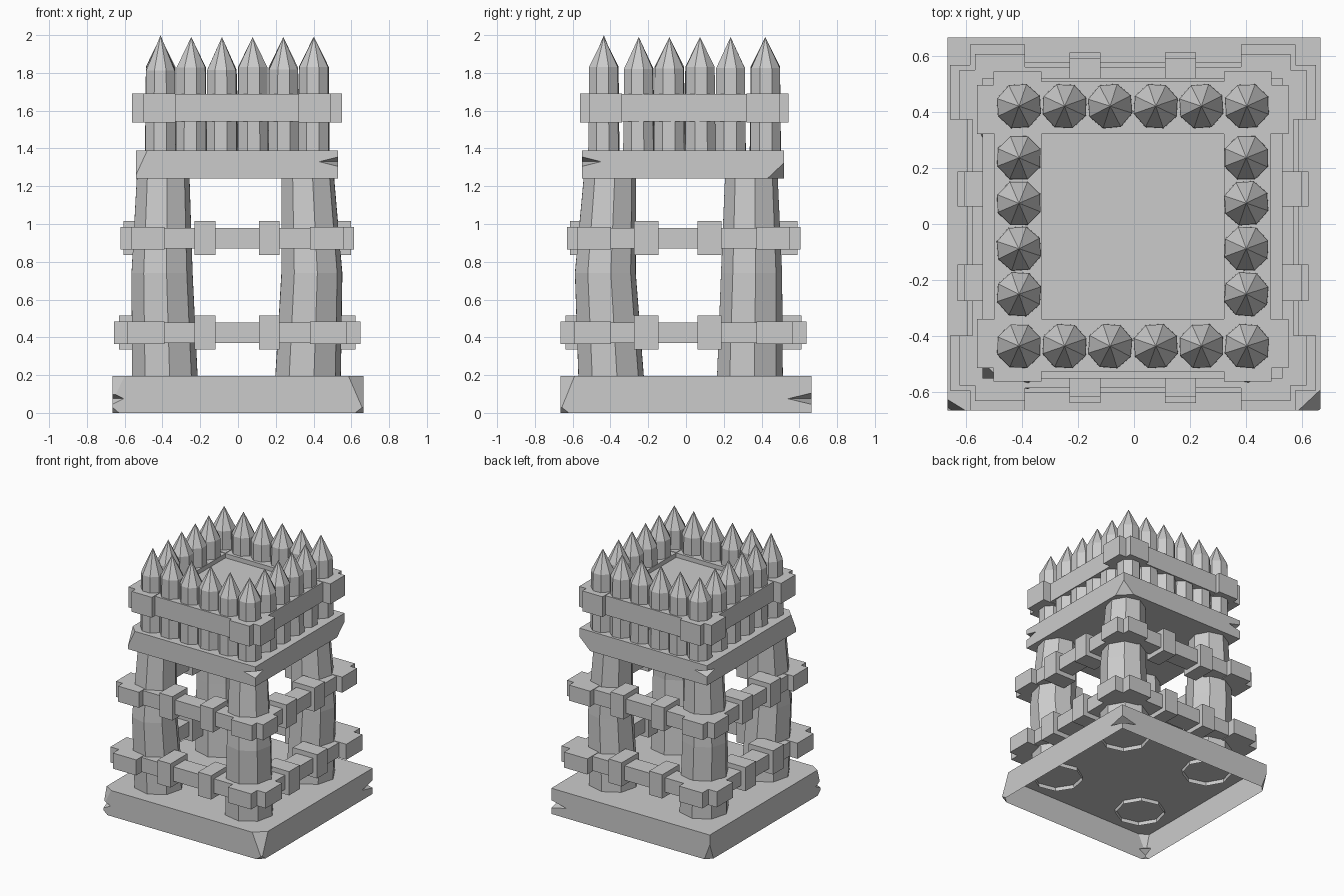
import bpy, bmesh, math, random
from mathutils import Vector, Matrix

random.seed(4)
if "Cube" in bpy.data.objects:
    bpy.data.objects.remove(bpy.data.objects["Cube"], do_unlink=True)

grey = bpy.data.materials.new("plain_grey")
grey.use_nodes = True
grey.diffuse_color = (0.6, 0.6, 0.6, 1)
grey.node_tree.nodes["Principled BSDF"].inputs["Base Color"].default_value = (0.6, 0.6, 0.6, 1)


def finish(bm, name):
    bmesh.ops.recalc_face_normals(bm, faces=bm.faces)
    mesh = bpy.data.meshes.new(name)
    bm.to_mesh(mesh)
    bm.free()
    mesh.materials.append(grey)
    obj = bpy.data.objects.new(name, mesh)
    bpy.context.scene.collection.objects.link(obj)
    return obj


def add_box(bm, x, y, z, shift=(0, 0, 0)):
    lo, hi = Vector((min(x), min(y), min(z))), Vector((max(x), max(y), max(z)))
    m = Matrix.Translation((lo + hi) / 2 + Vector(shift)) @ Matrix.Diagonal((*(hi - lo), 1))
    bmesh.ops.create_cube(bm, size=1, matrix=m)


def chop(bm, a, b, c):
    """Slice off the corner outside the plane through three points."""
    a, b, c = Vector(a), Vector(b), Vector(c)
    n = (b - a).cross(c - a).normalized()
    if n.dot(a - Vector((0, 0, a.z))) < 0:
        n = -n
    bmesh.ops.bisect_plane(bm, geom=bm.verts[:] + bm.edges[:] + bm.faces[:],
                           plane_co=a, plane_no=n, clear_outer=True)
    bmesh.ops.holes_fill(bm, edges=[e for e in bm.edges if e.is_boundary])


def split(obj, corner, depth, half):
    """Cut a horizontal wedge-shaped split into a vertical slab edge."""
    c = Vector(corner)
    sx, sy = math.copysign(1, c.x), math.copysign(1, c.y)
    mid = c - Vector((sx, sy, 0)) * depth / 2
    out, side = Vector((sx, sy, 0)) * depth, Vector((sx, -sy, 0)) * depth
    bm = bmesh.new()
    for s in (-1, 1):
        p = mid + side * s
        for q in (p, p + out + Vector((0, 0, 2 * half)), p + out - Vector((0, 0, 2 * half))):
            bm.verts.new(q)
    bmesh.ops.convex_hull(bm, input=bm.verts)
    cutter = finish(bm, "split_cutter")
    cutter.hide_render = True
    mod = obj.modifiers.new("split", "BOOLEAN")
    mod.operation, mod.solver, mod.object = "DIFFERENCE", "EXACT", cutter
    bpy.context.view_layer.objects.active = obj
    bpy.ops.object.modifier_apply(modifier=mod.name)
    bpy.data.objects.remove(cutter, do_unlink=True)


def column(name, rings, sides, turn, tip=None):
    """Loft polygon rings (x, y, z, radius), open below, optionally pointed."""
    bm = bmesh.new()
    loops = []
    for x, y, z, r in rings:
        loops.append([bm.verts.new((x + r * math.cos(turn + math.tau * i / sides),
                                    y + r * math.sin(turn + math.tau * i / sides), z))
                      for i in range(sides)])
    for lo, hi in zip(loops, loops[1:]):
        for i in range(sides):
            j = (i + 1) % sides
            bm.faces.new((lo[i], lo[j], hi[j], hi[i]))
    if tip:
        t = bm.verts.new(tip)
        for i in range(sides):
            bm.faces.new((loops[-1][i], loops[-1][(i + 1) % sides], t))
    else:
        bm.faces.new(loops[-1])
    return finish(bm, name)


# Base slab with chipped and split corners
B, T = 0.665, 0.195
bm = bmesh.new()
add_box(bm, (-B, B), (-B, B), (0, T))
chop(bm, (0.585, -B, T), (B, -0.59, T), (B, -B, 0.01))
chop(bm, (-0.6, -B, T), (-B, -0.625, T), (-B, -B, 0.06))
chop(bm, (0.62, -B, 0), (B, -0.62, 0), (B, -B, 0.035))
chop(bm, (-0.63, -B, 0), (-B, -0.63, 0), (-B, -B, 0.03))
chop(bm, (-0.62, B, 0), (-B, 0.62, 0), (-B, B, 0.12))
base = finish(bm, "base_slab")
split(base, (-B, -B, 0.075), 0.06, 0.03)
split(base, (B, B, 0.075), 0.125, 0.03)

# The base is a hollow shell, open underneath
bm = bmesh.new()
bm.from_mesh(base.data)
bottom = [f for f in bm.faces if all(v.co.z < 0.001 for v in f.verts)]
bmesh.ops.delete(bm, geom=bottom, context="FACES")
bm.to_mesh(base.data)
bm.free()

# Upper platform slab
x0, x1, y0, y1, z0, z1 = -0.54, 0.53, -0.55, 0.52, 1.24, 1.39
bm = bmesh.new()
add_box(bm, (x0, x1), (y0, y1), (z0, z1))
chop(bm, (x0 + 0.06, y0, z1), (x0, y0 + 0.06, z1), (x0, y0, z0 + 0.02))
chop(bm, (x1 - 0.09, y1, z0), (x1, y1 - 0.09, z0), (x1, y1, z0 + 0.085))
platform = finish(bm, "platform_slab")
split(platform, (x1, y0, 1.33), 0.1, 0.025)
split(platform, (x0, y1, 1.33), 0.1, 0.025)

# Four slightly bent corner posts: centre lines at foot, middle and head
post_x = ((-0.387, -0.402, -0.396), (0.37, 0.391, 0.369))
post_y = ((-0.395, -0.427, -0.402), (0.338, 0.347, 0.346))
for px in post_x:
    for py in post_y:
        column("corner_post",
               [(px[0], py[0], 0.165, 0.176), (px[1], py[1], 0.74, 0.163),
                (px[2], py[2], 1.26, 0.14)],
               8, random.uniform(0.1, 0.3))

# Two tiers of crossing beams with projecting ends and clamp blocks
tiers = ((0.425, 0.59, 0.652, 0.625), (0.925, 0.572, 0.618, 0.602))
for z, face, end, clamp in tiers:
    beams, ends, clamps = bmesh.new(), bmesh.new(), bmesh.new()
    at = (-0.004, -0.013, z)
    beam_z, end_z, clamp_z = (-0.055, 0.054), (-0.06, 0.058), (-0.09, 0.09)
    for s in (-1, 1):
        across, along = (s * 0.45, s * face), (-0.5, 0.5)
        add_box(beams, across, along, beam_z, at)
        add_box(beams, along, across, beam_z, at)
        for t in (-1, 1):
            near, far = (t * 0.385, t * (face - 0.01)), (s * 0.4, s * end)
            add_box(ends, far, near, end_z, at)
            add_box(ends, near, far, end_z, at)
            thick = (s * 0.42, s * clamp)
            add_box(clamps, (t * 0.115, t * 0.225), thick, clamp_z, at)
            wide = (-0.262, -0.132) if t < 0 else (0.075, 0.2)
            add_box(clamps, thick, wide, clamp_z, at)
    finish(beams, "cross_beams")
    finish(ends, "beam_ends")
    finish(clamps, "beam_clamps")

# Parapet rail around the stakes, with notched corner blocks
rail, blocks = bmesh.new(), bmesh.new()
at = (-0.005, -0.009, 1.615)
for s in (-1, 1):
    add_box(rail, (-0.48, 0.48), (s * 0.33, s * 0.517), (-0.073, 0.073), at)
    add_box(rail, (s * 0.325, s * 0.492), (-0.48, 0.48), (-0.073, 0.073), at)
    for t in (-1, 1):
        add_box(blocks, (s * 0.325, s * 0.555), (t * 0.33, t * 0.505), (-0.077, 0.077), at)
        add_box(blocks, (s * 0.325, s * 0.495), (t * 0.33, t * 0.552), (-0.077, 0.077), at)
finish(rail, "parapet_rail")
finish(blocks, "parapet_corner_blocks")

# Upper floor inside the parapet
bm = bmesh.new()
add_box(bm, (-0.34, 0.34), (-0.35, 0.34), (1.56, 1.655))
finish(bm, "upper_floor")

# Sharpened stakes around all four sides
spots = [(-0.41 + 0.1625 * i, y) for i in range(6) for y in (-0.435, 0.42)]
spots += [(x, -0.25 + 0.162 * i) for i in range(4) for x in (-0.41, 0.4)]
for x, y in spots:
    h = random.uniform(1.81, 1.835)
    column("stake", [(x, y, 1.37, 0.087), (x, y, h, 0.082)], 8,
           math.pi / 8 + random.uniform(-0.1, 0.1), tip=(x, y, 2.0 if (x, y) == spots[0] else 1.99))
